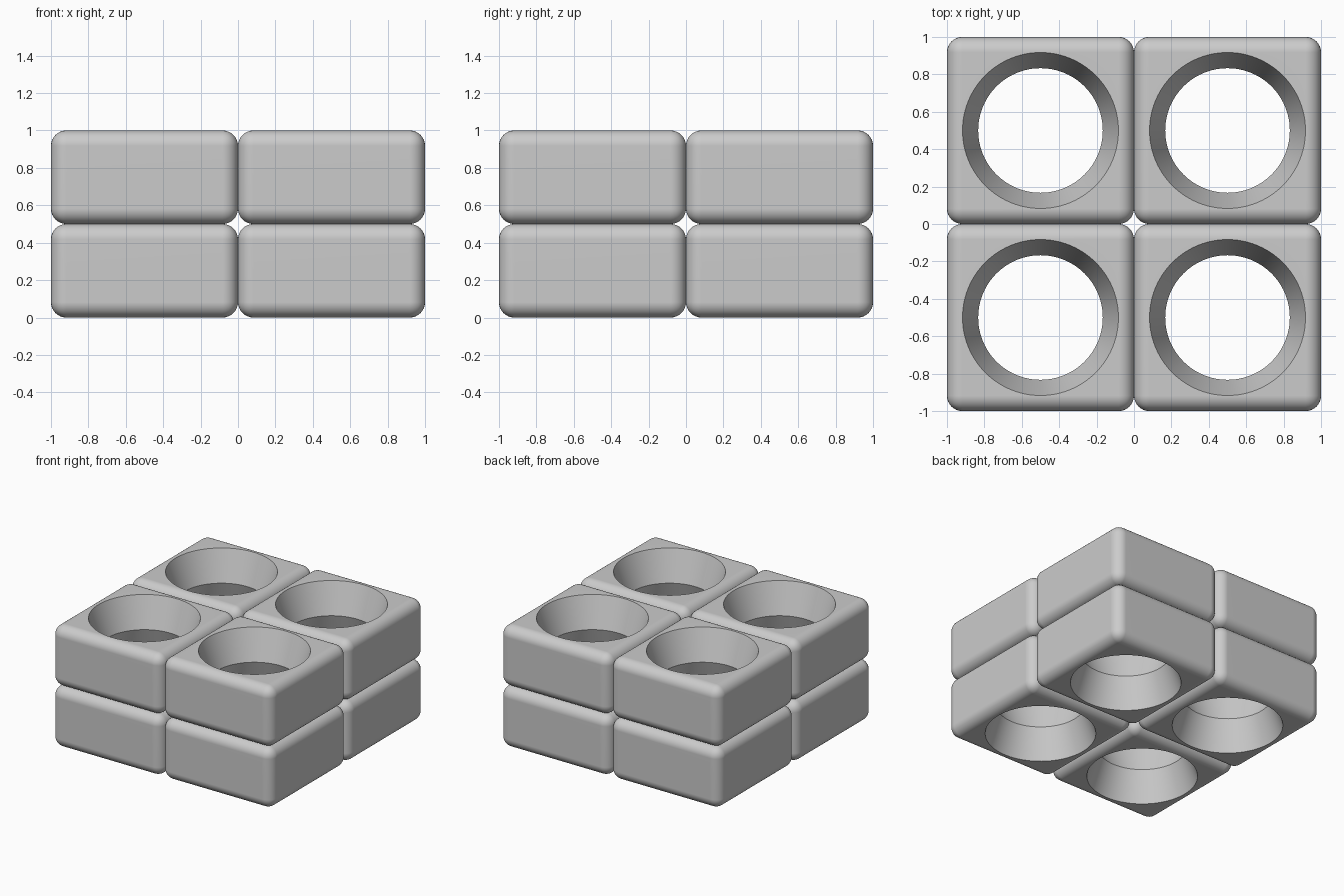
import bpy
import bmesh
import math

WIDTH, HEIGHT = 1.0, 0.5        # one block
ROUND = 0.082                   # edge rounding
RIM, WAIST = 0.417, 0.333       # hole radius at the faces and at mid height
SIDES = 96

default = bpy.data.objects.get("Cube")
if default:
    bpy.data.objects.remove(default, do_unlink=True)

grey = bpy.data.materials.new("light grey")
grey.use_nodes = True
colour = (0.6, 0.6, 0.6, 1)
grey.diffuse_color = colour
grey.node_tree.nodes["Principled BSDF"].inputs["Base Color"].default_value = colour


def add_object(name, bm):
    bmesh.ops.recalc_face_normals(bm, faces=bm.faces)
    mesh = bpy.data.meshes.new(name)
    bm.to_mesh(mesh)
    bm.free()
    mesh.materials.append(grey)
    obj = bpy.data.objects.new(name, mesh)
    bpy.context.collection.objects.link(obj)
    return obj


# Rounded block
bm = bmesh.new()
bmesh.ops.create_cube(bm, size=1)
bmesh.ops.scale(bm, vec=(WIDTH, WIDTH, HEIGHT), verts=bm.verts)
bmesh.ops.bevel(bm, geom=bm.edges[:], offset=ROUND, segments=8,
                profile=0.5, affect='EDGES')
block = add_object("block", bm)

# Hourglass cutter, carried a little past both faces
half = HEIGHT / 2
over = 0.05
outer = RIM + (RIM - WAIST) * over / half
bm = bmesh.new()
rings = []
for z, radius in ((-half - over, outer), (0, WAIST), (half + over, outer)):
    rings.append([bm.verts.new((radius * math.cos(a), radius * math.sin(a), z))
                  for a in (math.tau * i / SIDES for i in range(SIDES))])
for low, high in zip(rings, rings[1:]):
    for i in range(SIDES):
        j = (i + 1) % SIDES
        bm.faces.new((low[i], low[j], high[j], high[i]))
bm.faces.new(rings[0][::-1])
bm.faces.new(rings[-1])
cutter = add_object("hole_cutter", bm)
cutter.hide_render = True

# Cut the hole once and keep the result as the shared block mesh
cut = block.modifiers.new("hole", 'BOOLEAN')
cut.operation = 'DIFFERENCE'
cut.solver = 'EXACT'
cut.object = cutter
bpy.context.view_layer.update()
graph = bpy.context.evaluated_depsgraph_get()
block_mesh = bpy.data.meshes.new_from_object(block.evaluated_get(graph))
block_mesh.name = "holed_block"
block.modifiers.clear()
block.data = block_mesh
bpy.data.objects.remove(cutter, do_unlink=True)

# Smooth roundings, sharp hole rims and waist
bpy.ops.object.select_all(action='DESELECT')
block.select_set(True)
bpy.context.view_layer.objects.active = block
bpy.ops.object.shade_smooth_by_angle(angle=math.radians(30))
bpy.data.objects.remove(block, do_unlink=True)

# Two layers of four blocks
for level, z in (("lower", half), ("upper", HEIGHT + half)):
    for depth, y in (("front", -WIDTH / 2), ("back", WIDTH / 2)):
        for side, x in (("right", -WIDTH / 2), ("left", WIDTH / 2)):
            obj = bpy.data.objects.new(f"{level}_{depth}_{side}_block", block_mesh)
            obj.location = (x, y, z)
            bpy.context.collection.objects.link(obj)
            flat = obj.modifiers.new("flat_faces", 'WEIGHTED_NORMAL')
            flat.keep_sharp = True
